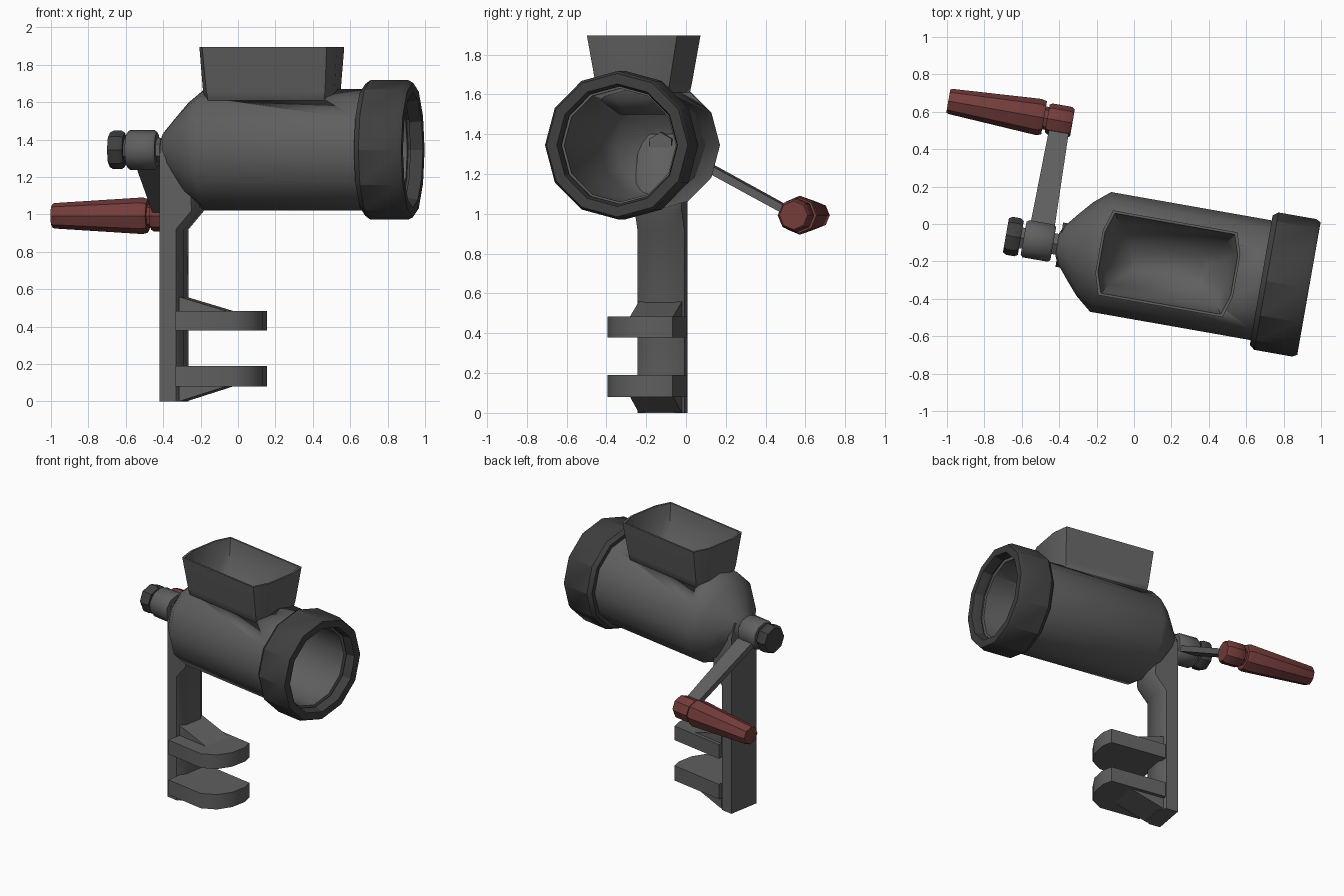
import bpy, bmesh, math
from mathutils import Matrix, Vector

if "Cube" in bpy.data.objects:
    bpy.data.objects.remove(bpy.data.objects["Cube"])

# Everything is built with the barrel along local x, then turned 10 degrees
TURN = Matrix.Rotation(math.radians(-10), 4, 'Z')
AV, AZ = -0.178, 1.345           # barrel axis: y and z
GV, GZ = 0.475, 0.993            # grip axis: y and z


def material(name, rgb):
    m = bpy.data.materials.new(name)
    m.diffuse_color = (*rgb, 1)
    m.use_nodes = True
    m.node_tree.nodes["Principled BSDF"].inputs["Base Color"].default_value = m.diffuse_color
    return m


GREY = material("cast_grey", (0.115, 0.115, 0.115))
DARK = material("dark_grey", (0.05, 0.05, 0.05))
RED = material("dull_red", (0.17, 0.045, 0.043))


def loft(name, rings, mat, closed=False, angle=35):
    """Skin rings of points; cap the ends, or join last ring to first."""
    bm = bmesh.new()
    loops = [[bm.verts.new(TURN @ Vector(p)) for p in r] for r in rings]
    pairs = list(zip(loops, loops[1:]))
    if closed:
        pairs.append((loops[-1], loops[0]))
    else:
        bm.faces.new(loops[0])
        bm.faces.new(loops[-1])
    n = len(loops[0])
    for a, b in pairs:
        for i in range(n):
            j = (i + 1) % n
            bm.faces.new((a[i], a[j], b[j], b[i]))
    bmesh.ops.recalc_face_normals(bm, faces=bm.faces)
    me = bpy.data.meshes.new(name)
    bm.to_mesh(me)
    bm.free()
    me.materials.append(mat)
    me.shade_smooth()
    me.set_sharp_from_angle(angle=math.radians(angle))
    ob = bpy.data.objects.new(name, me)
    bpy.context.collection.objects.link(ob)
    return ob


def lathe(name, profile, mat, sides=12, v=AV, z=AZ, closed=False, angle=35):
    """Revolve (x, radius) points about an axis parallel to x."""
    step = 2 * math.pi / sides
    rings = [[(u, v + r * math.sin(i * step), z + r * math.cos(i * step))
              for i in range(sides)] for u, r in profile]
    return loft(name, rings, mat, closed, angle)


# Barrel: hollow, with a domed rear end
barrel = lathe("barrel", [
    (-0.385, 0.06), (-0.37, 0.095), (-0.30, 0.18), (-0.235, 0.255), (-0.15, 0.325),
    (0.74, 0.325), (0.75, 0.312), (0.90, 0.312), (0.90, 0.285), (-0.13, 0.285),
    (-0.22, 0.22), (-0.33, 0.09), (-0.34, 0.05)], GREY, closed=True, angle=42)

# Screw ring around the open mouth
lathe("screw_ring", [
    (0.722, 0.318), (0.722, 0.352), (0.75, 0.373), (0.955, 0.373), (0.981, 0.36),
    (0.981, 0.308), (0.93, 0.295), (0.915, 0.295), (0.915, 0.318)], DARK, closed=True, angle=28)


# Hopper: flared walls with slightly bowed ends
def hopper_ring(z, a, b, bow=0.035, cx=0.215):
    half = [(a, -b), (a + bow, -b * 0.5), (a + bow, b * 0.5), (a, b)]
    pts = half + [(-x, -y) for x, y in half]
    return [(cx + x, AV + y, z) for x, y in pts]


loft("hopper", [
    hopper_ring(1.50, 0.20, 0.09), hopper_ring(1.58, 0.31, 0.175),
    hopper_ring(1.66, 0.322, 0.19), hopper_ring(1.895, 0.338, 0.23),
    hopper_ring(1.895, 0.325, 0.217), hopper_ring(1.66, 0.29, 0.165),
    hopper_ring(1.515, 0.17, 0.07)], GREY, angle=50)
cutter = loft("hopper_cutter", [
    hopper_ring(1.45, 0.29, 0.16), hopper_ring(1.80, 0.30, 0.17)], GREY)
cutter.hide_render = True
mod = barrel.modifiers.new("hopper_opening", 'BOOLEAN')
mod.operation, mod.object, mod.solver = 'DIFFERENCE', cutter, 'EXACT'
bpy.context.view_layer.objects.active = barrel
bpy.ops.object.modifier_apply(modifier=mod.name)
bpy.data.objects.remove(cutter)


# Post: softened front edges, flaring into the barrel at the top
def post_ring(z, front, w):
    back, c = -0.374, 0.035
    return [(back, AV - w, z), (front - c, AV - w, z), (front, AV - w + 0.05, z),
            (front, AV + w - 0.05, z), (front - c, AV + w, z), (back, AV + w, z)]


loft("post", [post_ring(0, -0.25, 0.12), post_ring(0.92, -0.25, 0.12),
              post_ring(1.02, -0.165, 0.12), post_ring(1.12, -0.17, 0.12),
              post_ring(1.30, -0.25, 0.12), post_ring(1.40, -0.31, 0.085)], GREY, angle=50)

# Two clamp jaws, each with a sloping gusset on its outer side
JAW = [(-0.27, -0.393), (0.04, -0.393), (0.13, -0.33), (0.175, -0.23),
       (0.178, -0.11), (0.15, -0.042), (-0.27, -0.042)]
for name, z0, z1, base, tip in (("lower", 0.08, 0.19, 0.0, 0.085),
                                ("upper", 0.38, 0.485, 0.56, 0.48)):
    loft(name + "_jaw", [[(u, v, z) for u, v in JAW] for z in (z0, z1)], GREY)
    mid = (z0 + z1) / 2
    loft(name + "_gusset", [[(-0.27, v, base), (0.0, v, tip), (0.0, v, mid), (-0.27, v, mid)]
                            for v in (AV - 0.11, AV + 0.11)], GREY)

# Crank shaft, hub and end knob
lathe("shaft", [(-0.60, 0.065), (-0.27, 0.065)], GREY, sides=6)
lathe("crank_hub", [(-0.568, 0.095), (-0.555, 0.106), (-0.42, 0.106), (-0.407, 0.095)], GREY, sides=10, angle=40)
lathe("end_knob", [(-0.664, 0.092), (-0.645, 0.103), (-0.60, 0.103), (-0.583, 0.092)], DARK, sides=8)

# Crank arm: thin tapering plate from hub to grip
along = Vector((0, GV - AV, GZ - AZ)).normalized()
across = Vector((0, -along.z, along.y)) * 0.02


def arm_ring(p, half):
    return [p + Vector((x, 0, 0)) + s * across
            for x, s in ((-half, -1), (half, -1), (half, 1), (-half, 1))]


loft("crank_arm", [arm_ring(Vector((-0.48, AV, AZ)) + along * 0.05, 0.066),
                   arm_ring(Vector((-0.482, GV, GZ)), 0.052)], GREY)

# Grip: ferrule, neck and tapered handle
lathe("grip_ferrule", [(-0.555, 0.075), (-0.54, 0.084), (-0.435, 0.084), (-0.418, 0.072)], RED, sides=8, v=GV, z=GZ)
lathe("grip_neck", [(-0.60, 0.062), (-0.54, 0.062)], RED, sides=8, v=GV, z=GZ)
lathe("grip_handle", [(-1.092, 0.062), (-1.08, 0.068), (-0.60, 0.098), (-0.572, 0.09)], RED, sides=8, v=GV, z=GZ)
